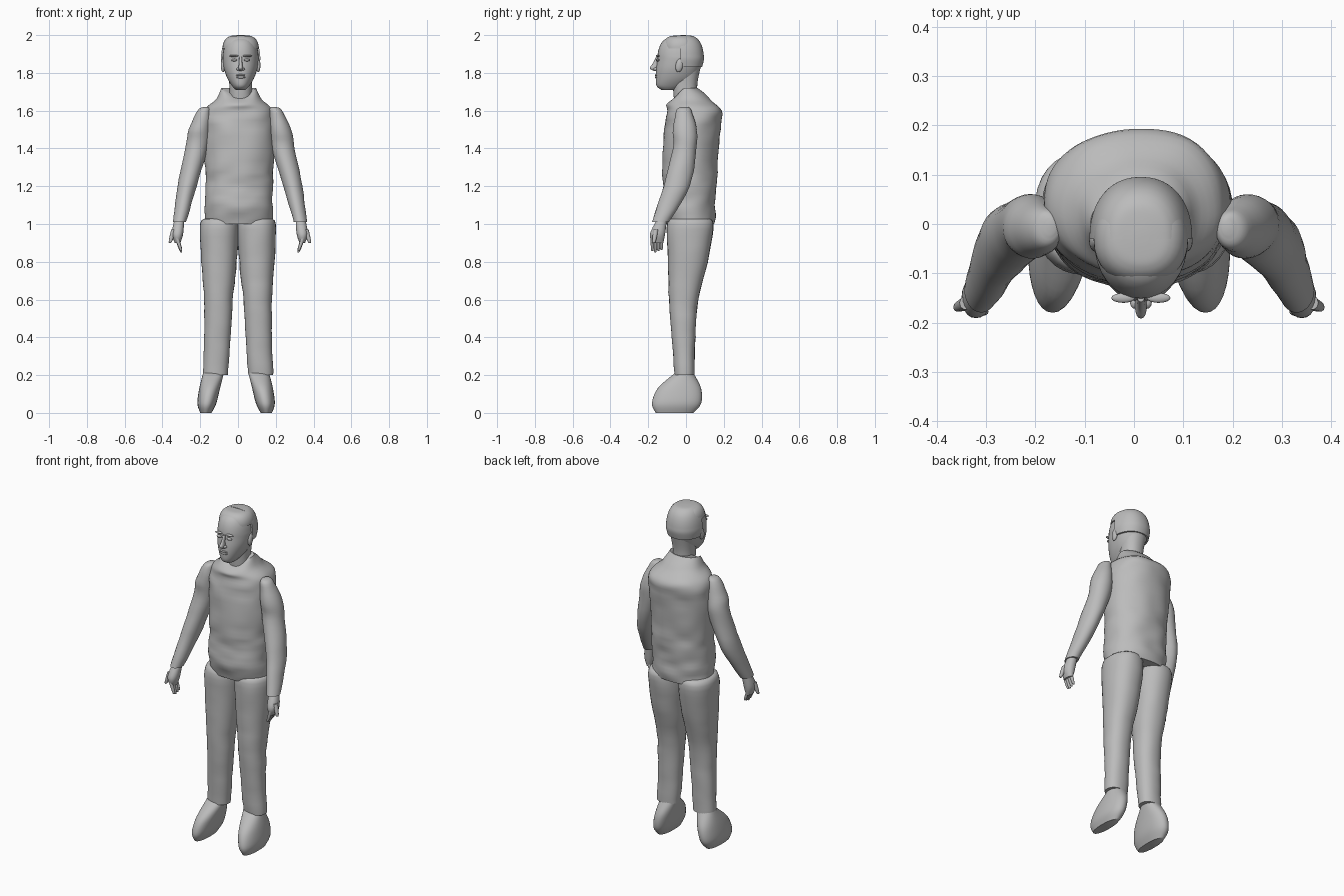
import bpy, bmesh, math
from mathutils import Vector, noise

if "Cube" in bpy.data.objects:
    bpy.data.objects.remove(bpy.data.objects["Cube"], do_unlink=True)

# Single plain colour
grey = bpy.data.materials.new("plain_grey")
grey.use_nodes = True
grey.diffuse_color = (.5, .5, .5, 1)
grey.node_tree.nodes["Principled BSDF"].inputs["Base Color"].default_value = grey.diffuse_color

HEAD_X = .014
BODY_X = .01


def finish(name, bm):
    """Turn a bmesh into a smooth shaded object."""
    bmesh.ops.recalc_face_normals(bm, faces=bm.faces)
    mesh = bpy.data.meshes.new(name)
    bm.to_mesh(mesh)
    bm.free()
    obj = bpy.data.objects.new(name, mesh)
    bpy.context.collection.objects.link(obj)
    mesh.materials.append(grey)
    bpy.ops.object.select_all(action="DESELECT")
    obj.select_set(True)
    bpy.context.view_layer.objects.active = obj
    bpy.ops.object.shade_smooth_by_angle(angle=math.radians(50))
    return obj


def spline(rows, steps):
    """Smooth interpolation through the cross-section rows."""
    rows = [Vector(row) for row in rows]
    padded = [rows[0]] + rows + [rows[-1]]
    result = []
    for before, start, end, after in zip(padded, padded[1:], padded[2:], padded[3:]):
        tangent_in, tangent_out = (end - before) / 2, (after - start) / 2
        for k in range(steps):
            t = k / steps
            blend = t * t * (3 - 2 * t)
            result.append(start.lerp(end, blend) + tangent_in * (t * (1 - t) ** 2)
                          - tangent_out * (t * t * (1 - t)))
    return result + [rows[-1]]


def rounded(value, power):
    return math.copysign(abs(value) ** (2 / power), value)


def loft(name, rows, side=1, shift=0, power=2.2, steps=5, count=32,
         dip=0, cut_y=-1, wrinkle=0):
    """Skin cross-sections given as (height, centre x, half width, front y, back y)."""
    bm = bmesh.new()
    rings = []
    sections = spline(rows, steps)
    for index, (z, centre, half, front, back) in enumerate(sections):
        # The dip lowers the front of the topmost sections, like a collar
        fade = max(0, 1 - (len(sections) - 1 - index) / (2 * steps))
        ring = []
        for i in range(count):
            angle = math.tau * i / count
            c, s = math.cos(angle), math.sin(angle)
            x = centre + half * rounded(c, power)
            y = (front + back) / 2 + (back - front) / 2 * rounded(s, power)
            p = Vector((shift + side * x, max(y, cut_y), z - dip * fade * max(0, -s) ** 2))
            if wrinkle:
                sample = Vector((p.x * 9, p.y * 9, p.z * 18))
                p += Vector((side * c, s, 0)) * wrinkle * noise.noise(sample)
            ring.append(bm.verts.new(p))
        rings.append(ring)
    for low, high in zip(rings, rings[1:]):
        for i in range(count):
            j = (i + 1) % count
            bm.faces.new((low[i], low[j], high[j], high[i]))
    bm.faces.new(rings[0])
    bm.faces.new(rings[-1])
    finish(name, bm)


def centred(rows):
    """Add a zero centre to (height, half width, front y, back y) rows."""
    return [(z, 0, half, front, back) for z, half, front, back in rows]


def dome(base, top, half, depth, count=8):
    """Rows of a rounded cap that closes at the crown."""
    rows = []
    for i in range(count):
        angle = math.pi / 2 * i / (count - .9)
        size = math.sqrt(math.cos(angle))
        rows.append((base + (top - base) * math.sin(angle), half * size,
                     -.03 - depth * size, -.03 + depth * size))
    return rows


def blob(name, centre, radii, tilt=0):
    """Ellipsoid, leaning about the x axis."""
    bm = bmesh.new()
    bmesh.ops.create_uvsphere(bm, u_segments=16, v_segments=10, radius=1)
    bmesh.ops.scale(bm, vec=radii, verts=bm.verts)
    obj = finish(name, bm)
    obj.location = centre
    obj.rotation_euler.x = tilt


def digit(name, tip, root, radius, side):
    """Tapered finger with a rounded tip."""
    tip, root = Vector(tip), Vector(root)
    rows = []
    for i in range(6):
        t = i / 5
        p = tip.lerp(root, t * t)
        r = radius * math.sqrt(.1 + .9 * t)
        rows.append((p.z, p.x, r, p.y - r, p.y + r))
    loft(name, rows, side, BODY_X, steps=2, count=10)


# Shirt with a collar that drops at the front
loft("shirt", centred([
    (1, .18, -.1, .15), (1.1, .18, -.13, .155), (1.2, .18, -.12, .16),
    (1.3, .18, -.125, .165), (1.5, .19, -.115, .18), (1.6, .18, -.1, .19),
    (1.66, .12, -.1, .13), (1.72, .09, -.05, .06),
]), shift=BODY_X / 2, count=64, dip=.05, wrinkle=.008)

# Limbs, built once per side
for word, side in (("left", 1), ("right", -1)):
    loft(word + "_trouser_leg", [
        (.2, .12, .066, -.06, .045), (.4, .11, .07, -.075, .05),
        (.6, .104, .076, -.09, .065), (.8, .1, .094, -.095, .115),
        (1, .1, .1, -.1, .145), (1.03, .1, .06, -.06, .1),
    ], side, wrinkle=.004)

    loft(word + "_shoe", [
        (0, .16, .03, -.16, .04), (.05, .155, .05, -.18, .08),
        (.13, .14, .055, -.15, .08), (.21, .12, .055, -.06, .04),
    ], side, -BODY_X)

    loft(word + "_sleeve", [
        (1.01, .32, .035, -.18, -.09), (1.2, .28, .05, -.12, .02),
        (1.4, .23, .06, -.07, .055), (1.5, .213, .057, -.07, .055),
        (1.6, .19, .034, -.05, .03), (1.62, .18, .01, -.02, .01),
    ], side, BODY_X, power=2, wrinkle=.004)

    # Hand with four fingers and a thumb
    loft(word + "_hand", [
        (.9, .33, .015, -.18, -.12), (.95, .33, .03, -.19, -.11),
        (1.03, .32, .025, -.15, -.1),
    ], side, BODY_X, count=20)
    for i, finger in enumerate(("index", "middle", "ring", "little")):
        y = -.178 + i * .016
        digit(f"{word}_{finger}_finger", (.31, y, .85 + .006 * abs(i - 1)),
              (.335, y, .93), .011, side)
    digit(word + "_thumb", (.37, -.17, .9), (.35, -.16, .97), .014, side)

    # Paired features of the face
    for part, offset, y, z, radii, tilt in (
            ("ear", .093, -.035, 1.84, (.012, .02, .037), -.2),
            ("eye", .034, -.15, 1.868, (.016, .01, .007), 0),
            ("eyebrow", .036, -.15, 1.89, (.024, .01, .006), 0),
            ("nostril", .012, -.16, 1.82, (.01, .012, .008), 0)):
        blob(f"{word}_{part}", (HEAD_X + side * offset, y, z), radii, tilt)

# Neck, then head from chin to crown
loft("neck", centred([
    (1.62, .06, -.06, .06), (1.74, .06, -.07, .06), (1.84, .07, -.07, .08),
]), shift=HEAD_X)
loft("head", centred([
    (1.71, .025, -.13, -.05), (1.73, .045, -.155, 0), (1.77, .07, -.16, .05),
    (1.82, .088, -.158, .075),
] + dome(1.87, 1.99, .095, .122)), shift=HEAD_X, power=2.1)

# Nose and mouth
loft("nose", centred([
    (1.81, .008, -.17, -.14), (1.825, .012, -.192, -.14),
    (1.85, .009, -.176, -.14), (1.885, .007, -.158, -.14),
]), shift=HEAD_X, count=16)
for part, z, radius in (("upper_lip", 1.788, .006), ("lower_lip", 1.777, .007)):
    blob(part, (HEAD_X, -.154, z), (.025, .011, radius))

# Hair: a shell over the back, and a cropped cap above the forehead
loft("back_hair", centred([(1.83, .097, -.14, .085)] + dome(1.87, 2, .104, .125)),
     shift=HEAD_X, cut_y=-.03, count=48)
loft("front_hair", centred(dome(1.93, 1.998, .096, .093)), shift=HEAD_X)
